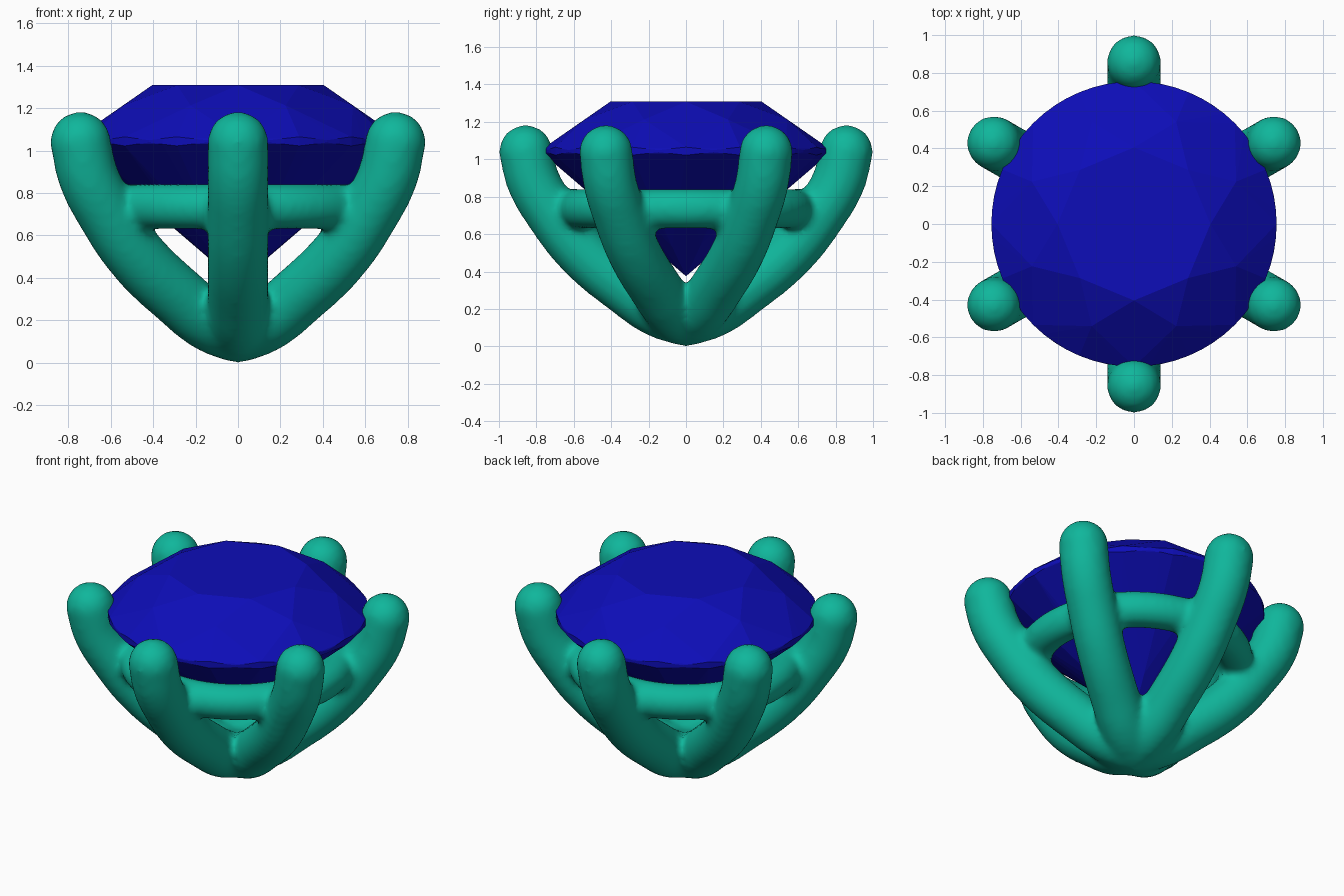
import bpy, bmesh
from math import sin, cos, pi, radians
from mathutils import Vector

if "Cube" in bpy.data.objects:
    bpy.data.objects.remove(bpy.data.objects["Cube"])


def paint(obj, name, color):
    mat = bpy.data.materials.new(name)
    mat.diffuse_color = color
    mat.use_nodes = True
    mat.node_tree.nodes["Principled BSDF"].inputs["Base Color"].default_value = mat.diffuse_color
    obj.data.materials.clear()
    obj.data.materials.append(mat)


def polar(r, a, z):
    return Vector((r * cos(a), r * sin(a), z))


# Prong centre line as (radius, height), swept as a round tube
PATH = [(0, .142), (.15, .192), (.325, .312), (.555, .505),
        (.715, .71), (.815, .88), (.857, 1.04)]
R = .144


def prong(angle):
    curve = bpy.data.curves.new("prong", 'CURVE')
    curve.dimensions = '3D'
    curve.bevel_depth = R
    curve.bevel_resolution = 8
    curve.use_fill_caps = True
    spline = curve.splines.new('BEZIER')
    spline.bezier_points.add(len(PATH) - 1)
    for p, (r, z) in zip(spline.bezier_points, PATH):
        p.co = polar(r, angle, z)
        p.handle_left_type = p.handle_right_type = 'AUTO'
    obj = bpy.data.objects.new("prong", curve)
    bpy.context.collection.objects.link(obj)
    # Rounded tip
    bpy.ops.mesh.primitive_uv_sphere_add(segments=32, ring_count=16, radius=R,
                                         location=polar(PATH[-1][0], angle, PATH[-1][1]))
    return [obj, bpy.context.object]


parts = []
for k in range(6):
    parts += prong(radians(30 + 60 * k))

# Base knob and the ring tying the prongs together
bpy.ops.mesh.primitive_uv_sphere_add(segments=32, ring_count=16, radius=R, location=(0, 0, .144))
parts.append(bpy.context.object)
bpy.ops.mesh.primitive_torus_add(major_radius=.585, minor_radius=.107, major_segments=96,
                                 minor_segments=24, location=(0, 0, .735))
parts.append(bpy.context.object)

# Fuse everything into one softly blended setting
bpy.ops.object.select_all(action='DESELECT')
for o in parts:
    o.select_set(True)
setting = parts[-1]
bpy.context.view_layer.objects.active = setting
bpy.ops.object.convert(target='MESH')
bpy.context.view_layer.objects.active = setting
bpy.ops.object.join()
setting = bpy.context.object
setting.name = "prong_setting"
bpy.ops.object.transform_apply(location=True, rotation=True, scale=True)
remesh = setting.modifiers.new("fuse", 'REMESH')
remesh.mode = 'VOXEL'
remesh.voxel_size = .02
remesh.use_smooth_shade = True
soft = setting.modifiers.new("blend", 'SMOOTH')
soft.factor = .5
soft.iterations = 14
paint(setting, "green_metal", (.005, .47, .33, 1))

# Brilliant-cut gem: hull of table, star, girdle, pavilion and culet points
bm = bmesh.new()
for k in range(8):
    a = k * pi / 4
    bm.verts.new(polar(.405, a, 1.308))
    bm.verts.new(polar(.585, a + pi / 8, 1.213))
    bm.verts.new(polar(.195, a + pi / 8, .533))
for k in range(64):
    a = k * pi / 32
    wave = .008 * cos(16 * a)
    bm.verts.new(polar(.755, a, 1.057 + wave))
    bm.verts.new(polar(.755, a, 1.03 - wave))
bm.verts.new((0, 0, .375))
bmesh.ops.convex_hull(bm, input=bm.verts[:])
loose = [v for v in bm.verts if not v.link_faces]
bmesh.ops.delete(bm, geom=loose, context='VERTS')
bmesh.ops.dissolve_limit(bm, angle_limit=radians(1), verts=bm.verts[:], edges=bm.edges[:])
bmesh.ops.recalc_face_normals(bm, faces=bm.faces[:])
mesh = bpy.data.meshes.new("gem")
bm.to_mesh(mesh)
bm.free()
gem = bpy.data.objects.new("gem", mesh)
bpy.context.collection.objects.link(gem)
paint(gem, "blue_gem", (.004, .004, .48, 1))
